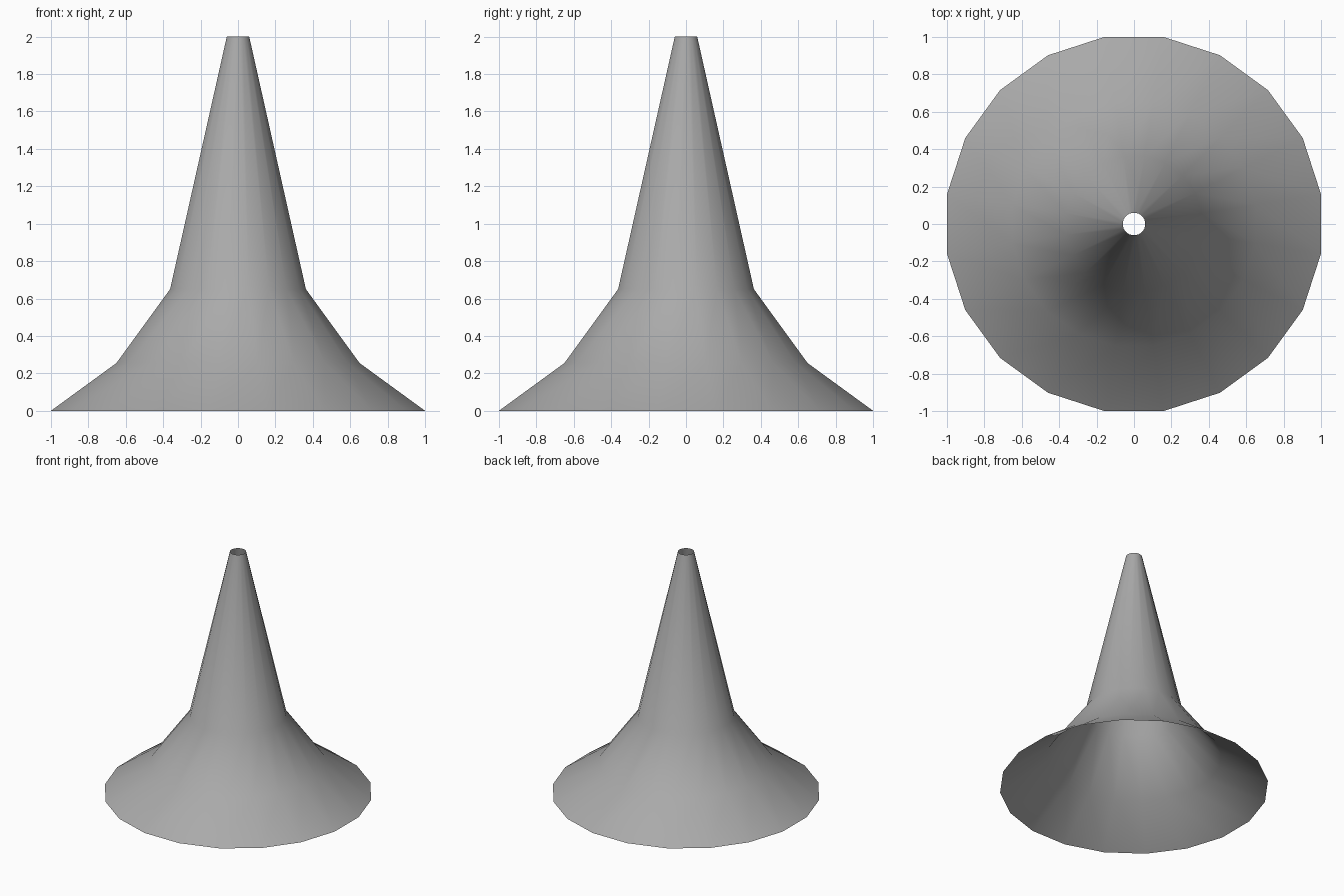
import bpy, bmesh
from math import cos, sin, pi

cube = bpy.data.objects.get("Cube")
if cube:
    bpy.data.objects.remove(cube, do_unlink=True)

SIDES = 20
# Half width across flats and height of each ring, from brim to tip
PROFILE = [(1.0, 0.0), (0.65, 0.255), (0.363, 0.65), (0.06, 2.0)]

# Flat grey material
grey = bpy.data.materials.new("grey")
grey.use_nodes = True
colour = (0.4, 0.4, 0.4, 1)
grey.diffuse_color = colour
grey.node_tree.nodes["Principled BSDF"].inputs["Base Color"].default_value = colour

# Open flared shell, hollow at both ends
bm = bmesh.new()
rings = []
for half_width, z in PROFILE:
    r = half_width / cos(pi / SIDES)
    angles = [(2 * i + 1) * pi / SIDES for i in range(SIDES)]
    rings.append([bm.verts.new((r * cos(a), r * sin(a), z)) for a in angles])
for low, high in zip(rings, rings[1:]):
    for i in range(SIDES):
        j = (i + 1) % SIDES
        face = bm.faces.new((low[i], low[j], high[j], high[i]))
        face.smooth = True

mesh = bpy.data.meshes.new("flared_cone")
bm.to_mesh(mesh)
bm.free()
mesh.materials.append(grey)
cone = bpy.data.objects.new("flared_cone", mesh)
bpy.context.collection.objects.link(cone)
